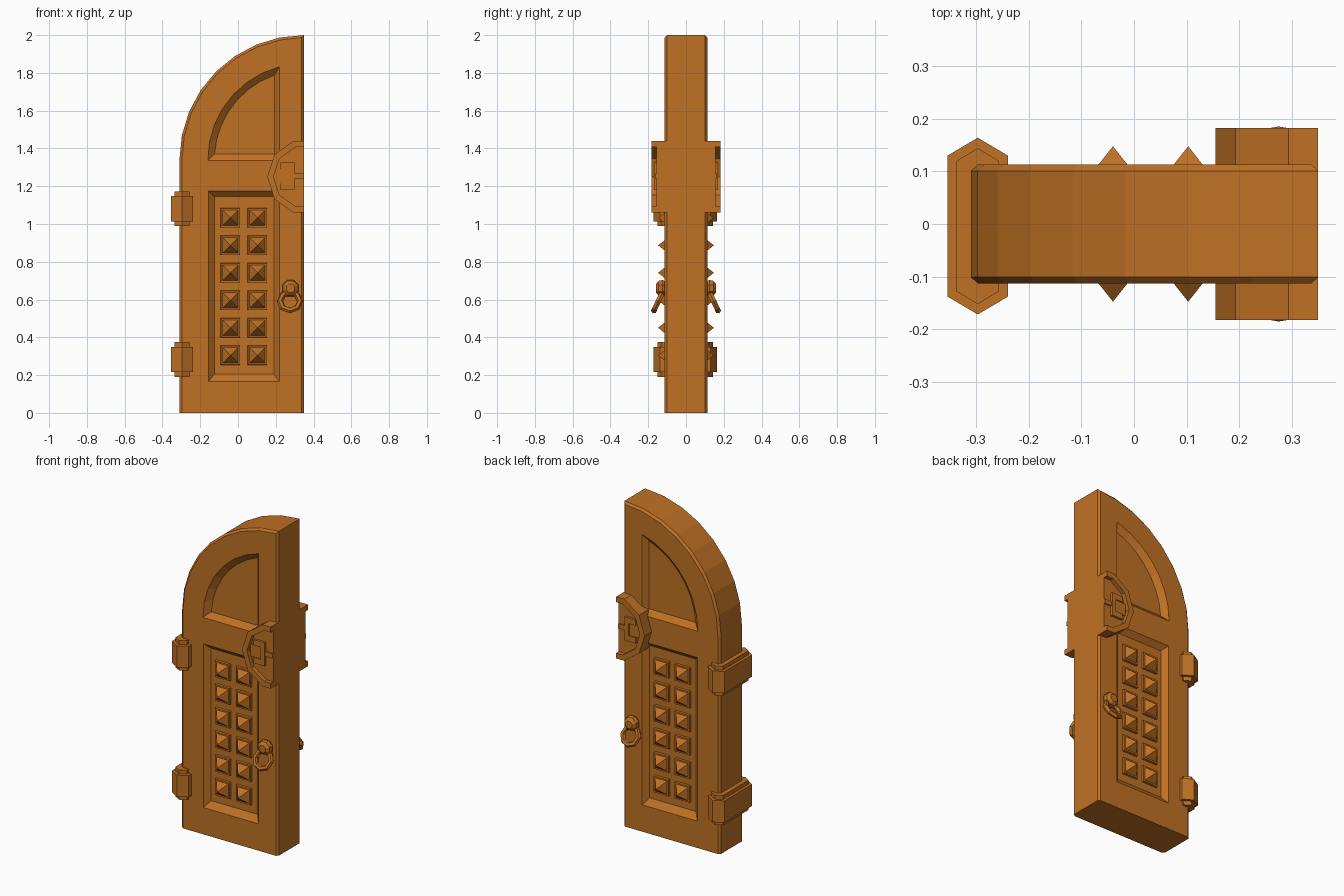
import bpy, bmesh, math

if "Cube" in bpy.data.objects:
    bpy.data.objects.remove(bpy.data.objects["Cube"])

mat = bpy.data.materials.new("orange brown wood")
mat.diffuse_color = (0.52, 0.165, 0.018, 1)
mat.use_nodes = True
mat.node_tree.nodes["Principled BSDF"].inputs["Base Color"].default_value = mat.diffuse_color


def loft(name, rings, mirror=False):
    """Skin equal-length rings of 3D points, cap both ends, optionally mirror to the back."""
    bm = bmesh.new()
    vs = [[bm.verts.new(p) for p in r] for r in rings]
    n = len(rings[0])
    for a, b in zip(vs, vs[1:]):
        for i in range(n):
            bm.faces.new((a[i], a[(i + 1) % n], b[(i + 1) % n], b[i]))
    bm.faces.new(vs[0])
    bm.faces.new(vs[-1])
    bmesh.ops.recalc_face_normals(bm, faces=bm.faces)
    me = bpy.data.meshes.new(name)
    bm.to_mesh(me)
    bm.free()
    ob = bpy.data.objects.new(name, me)
    bpy.context.collection.objects.link(ob)
    me.materials.append(mat)
    if mirror:
        mirror_y(ob)
    return ob


def mirror_y(ob):
    m = ob.modifiers.new("mirror", 'MIRROR')
    m.use_axis = (False, True, False)


def at_y(outline, y):
    return [(x, y, z) for x, z in outline]


def rect(x0, x1, z0, z1):
    return [(x0, z0), (x1, z0), (x1, z1), (x0, z1)]


def arc(r, a0, a1, n):
    """Points on the door arch, from the left side up to the top."""
    return [(0.35 - r * math.cos(a0 + (a1 - a0) * i / n),
             1.34 + r * math.sin(a0 + (a1 - a0) * i / n)) for i in range(n + 1)]


# door slab with chamfered front and back edges
outer = [(0.35, 0), (-0.31, 0)] + arc(0.66, 0, math.pi / 2, 8)
c = 0.013
inner = [(0.35 - c, 0), (-0.31 + c, 0)] + arc(0.66 - c, 0, math.pi / 2, 8)
inner[-1] = (0.35 - c, 2.0 - c)
door = loft("door", [at_y(inner, -0.113), at_y(outer, -0.101),
                     at_y(outer, 0.101), at_y(inner, 0.113)])


# sunken panels with sloped borders
def panel_ring(r, x1, z0, n=7):
    return [(x1, z0)] + arc(r, math.asin((z0 - 1.34) / r), math.acos((0.35 - x1) / r), n)


panels = [(rect(-0.157, 0.22, 0.165, 1.175), rect(-0.125, 0.19, 0.205, 1.145)),
          (panel_ring(0.51, 0.22, 1.337), panel_ring(0.475, 0.193, 1.37))]
for big, small in panels:
    for s in (-1, 1):
        cut = loft("panel_cutter", [at_y(small, s * 0.083), at_y(big, s * 0.1131), at_y(big, s * 0.2)])
        cut.hide_render = True
        b = door.modifiers.new("panel", 'BOOLEAN')
        b.operation, b.solver, b.object = 'DIFFERENCE', 'EXACT', cut
        bpy.context.view_layer.objects.active = door
        bpy.ops.object.modifier_apply(modifier=b.name)
        bpy.data.objects.remove(cut)

# pyramid studs on square bases
for i in range(6):
    for x in (-0.04, 0.103):
        z = 0.305 + 0.1455 * i
        sq = lambda h: rect(x - h, x + h, z - h, z + h)
        loft("stud", [at_y(sq(0.052), -0.08), at_y(sq(0.05), -0.096), at_y(sq(0.041), -0.096),
                      at_y(sq(0.0005), -0.147)], True)

# lock: backing plate, raised rim open at the door edge, keyhole block and bolt
half = [(0.35, 0.19), (0.294, 0.19), (0.193, 0.118), (0.155, 0)]
half_in = [(0.35, 0.157), (0.305, 0.157), (0.22, 0.097), (0.188, 0)]
full = lambda h: [(x, 1.25 + z) for x, z in h] + [(x, 1.25 - z) for x, z in h[-2::-1]]
plate, hole = full(half), full(half_in)
loft("lock_plate", [at_y(plate, -0.09), at_y(plate, -0.156)], True)
loft("lock_rim", [at_y(plate + hole[::-1], y) for y in (-0.15, -0.182)], True)
key = [(0.30, 1.18), (0.225, 1.18), (0.225, 1.215), (0.272, 1.215),
       (0.272, 1.29), (0.225, 1.29), (0.225, 1.325), (0.30, 1.325)]
loft("keyhole_block", [at_y(key, -0.15), at_y(key, -0.17)], True)
loft("keyhole_inset", [at_y(rect(0.2, 0.272, 1.215, 1.29), y) for y in (-0.15, -0.163)], True)
loft("lock_bolt", [at_y(rect(0.295, 0.35, 1.24, 1.268), y) for y in (-0.15, -0.165)], True)


# hinges: long hexagonal blocks with narrower end caps
def hexagon(w, flat, tip, z):
    pts = [(0, -tip), (w, -flat), (w, flat), (0, tip), (-w, flat), (-w, -flat)]
    return [(-0.297 + px, -0.004 + py, z) for px, py in pts]


for zc in (1.081, 0.283):
    loft("hinge", [hexagon(0.0575, 0.134, 0.168, zc + d) for d in (-0.067, 0.067)])
    loft("hinge_pin", [hexagon(0.04, 0.124, 0.148, zc + d) for d in (-0.092, 0.092)])


# handle: faceted knob and tilted pull ring
def octagon(r, y):
    return [(0.278 + r * math.cos(math.pi * (k + .5) / 4), y,
             0.66 + r * math.sin(math.pi * (k + .5) / 4)) for k in range(8)]


loft("handle_knob", [octagon(0.035, -0.1), octagon(0.047, -0.125),
                     octagon(0.042, -0.145), octagon(0.024, -0.16)], True)
bpy.ops.mesh.primitive_torus_add(major_segments=8, minor_segments=6, major_radius=0.053,
                                 minor_radius=0.016)
ring = bpy.context.object
ring.name = "handle_ring"
for v in ring.data.vertices:  # bake the tilt so the mirror works about the door plane
    x, y, z = v.co
    a = math.radians(65)
    v.co = (0.275 + x, -0.147 + y * math.cos(a) - z * math.sin(a),
            0.59 + y * math.sin(a) + z * math.cos(a))
ring.data.materials.append(mat)
mirror_y(ring)
